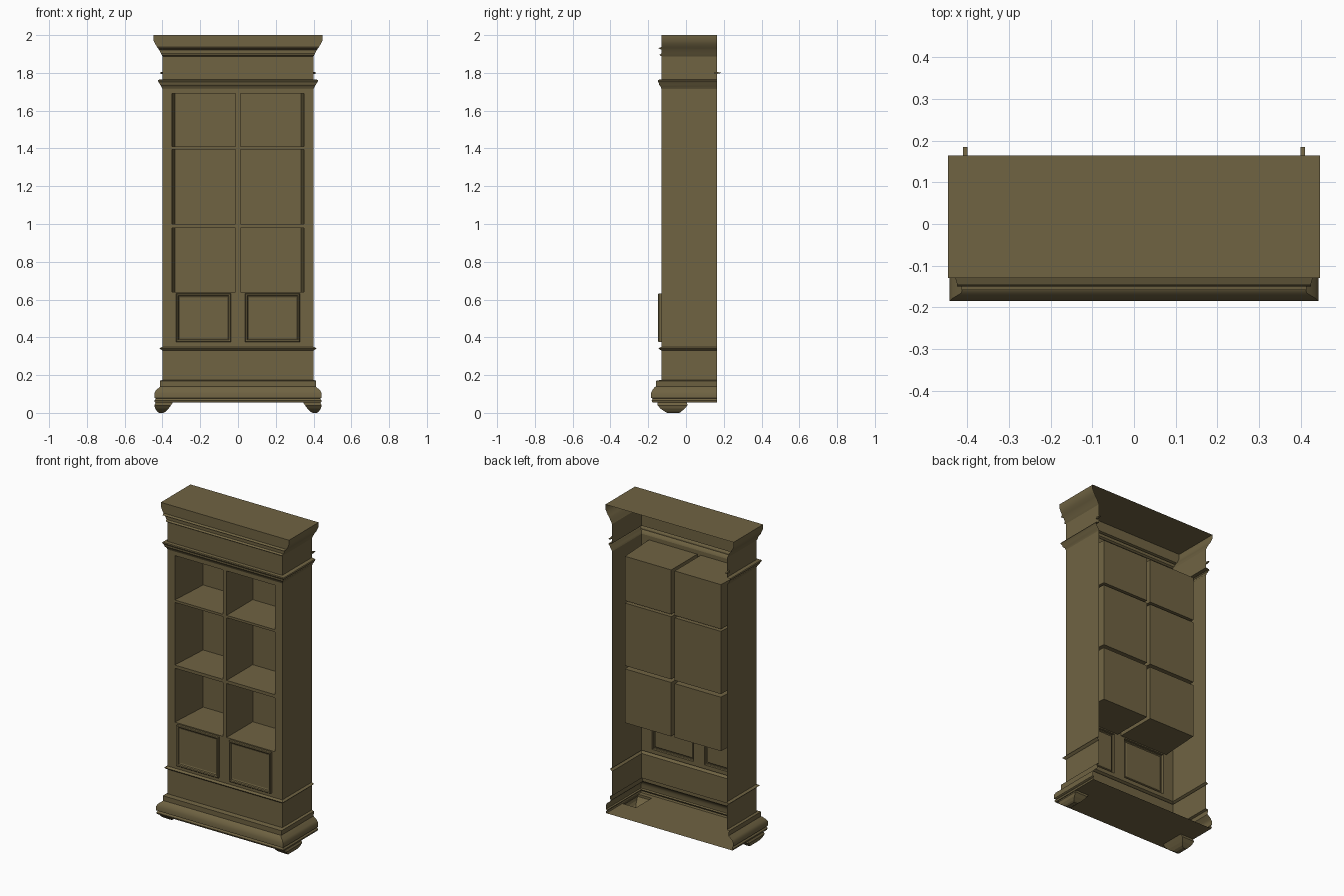
import bpy

if "Cube" in bpy.data.objects:
    bpy.data.objects.remove(bpy.data.objects["Cube"])

mat = bpy.data.materials.new("olive_wood")
mat.diffuse_color = (0.16, 0.125, 0.055, 1)
mat.use_nodes = True
mat.node_tree.nodes["Principled BSDF"].inputs["Base Color"].default_value = mat.diffuse_color

FRONT, BACK = -0.13, 0.165


def make(name, verts, faces, mirror=False, smooth=False):
    mesh = bpy.data.meshes.new(name)
    mesh.from_pydata(verts, [], faces)
    mesh.materials.append(mat)
    ob = bpy.data.objects.new(name, mesh)
    bpy.context.collection.objects.link(ob)
    if mirror:
        ob.modifiers.new("Mirror", 'MIRROR').use_mirror_merge = False
    if smooth:
        bpy.ops.object.select_all(action='DESELECT')
        ob.select_set(True)
        bpy.context.view_layer.objects.active = ob
        bpy.ops.object.shade_smooth_by_angle(angle=0.5)
    return ob


def loft(name, rings, closed=True, cap=True, skip=(), **kw):
    """Skin consecutive rings of equal length; optionally cap the last one."""
    n = len(rings[0])
    verts = [p for r in rings for p in r]
    faces = []
    for i in range(len(rings) - 1):
        for j in range(n if closed else n - 1):
            if (i, j) not in skip:
                k = (j + 1) % n
                faces.append((i*n + j, i*n + k, (i+1)*n + k, (i+1)*n + j))
    if cap:
        faces.append(tuple(range(len(verts) - n, len(verts))))
    return make(name, verts, faces, **kw)


def sheet(name, bounds, holes, to3d, flip=False):
    """Flat sheet with rectangular holes (u0, u1, v0, v1)."""
    us = sorted({u for h in holes + [bounds] for u in h[:2]})
    vs = sorted({v for h in holes + [bounds] for v in h[2:]})
    verts = [to3d(u, v) for v in vs for u in us]
    n, faces = len(us), []
    for j in range(len(vs) - 1):
        for i in range(n - 1):
            u, v = (us[i] + us[i+1]) / 2, (vs[j] + vs[j+1]) / 2
            if any(a < u < b and c < v < d for a, b, c, d in holes):
                continue
            f = (j*n + i, j*n + i + 1, (j+1)*n + i + 1, (j+1)*n + i)
            faces.append(f[::-1] if flip else f)
    return make(name, verts, faces)


def rect_xz(x0, x1, z0, z1, y):
    return [(x0, y, z0), (x1, y, z0), (x1, y, z1), (x0, y, z1)]


def rect_xy(x0, x1, y0, y1, z):
    return [(x0, y0, z), (x0, y1, z), (x1, y1, z), (x1, y0, z)]


def moulded_band(name, rows, smooth=True):
    """U-shaped band round front and sides; rows are (half width, front y, z)."""
    rings = [[(-x, BACK, z), (-x, y, z), (x, y, z), (x, BACK, z)] for x, y, z in rows]
    return loft(name, rings, closed=False, cap=False, smooth=smooth)


# Base plinth with stepped moulding, and the lower bead
moulded_band("base_moulding", [
    (.44, -.178, .055), (.443, -.182, .065), (.435, -.176, .075), (.443, -.185, .08),
    (.443, -.185, .105), (.435, -.178, .12), (.415, -.166, .136), (.412, -.158, .14),
    (.414, -.158, .17), (.40, FRONT, .175), (.40, FRONT, .33), (.406, -.138, .334),
    (.415, -.145, .342), (.40, FRONT, .35)])

# Side walls
make("side_wall", [(.4, FRONT, .35), (.4, BACK, .35), (.4, BACK, 1.715), (.4, FRONT, 1.715)],
     [(0, 1, 2, 3)], mirror=True)

# Upper bead, frieze and flared cornice
moulded_band("cornice", [
    (.40, FRONT, 1.715), (.405, -.134, 1.727), (.413, -.143, 1.737), (.416, -.143, 1.745),
    (.425, -.15, 1.757), (.422, -.148, 1.763), (.40, FRONT, 1.766), (.40, FRONT, 1.888),
    (.404, -.141, 1.895), (.408, FRONT, 1.903), (.418, FRONT, 1.922), (.424, -.146, 1.931),
    (.429, FRONT, 1.937), (.438, FRONT, 1.953), (.447, FRONT, 1.972), (.447, FRONT, 2.0)])
make("top_board", rect_xy(-.447, .447, FRONT, BACK, 2.0), [(3, 2, 1, 0)])

# Front panel with openings for shelves and doors
niches = [(.012, .35, z0, z1) for z0, z1 in ((.64, .98), (1.0, 1.395), (1.41, 1.69))]
door = (.037, .328, .375, .633)
right_holes = niches + [door]
holes = right_holes + [(-b, -a, c, d) for a, b, c, d in right_holes]
sheet("front_frame", (-.4, .4, .35, 1.715), holes, lambda u, v: (u, FRONT, v))

# Open shelf compartments
for i, (a, b, c, d) in enumerate(niches):
    loft(f"shelf_compartment_{i + 1}",
         [rect_xz(a, b, c, d, FRONT), rect_xz(a, .334, c, d, .13)], mirror=True)

# Framed cupboard doors
a, b, c, d = door
loft("cupboard_door",
     [rect_xz(a + t, b - t, c + t, d - t, y) for t, y in
      ((0, FRONT), (0, -.144), (.004, -.148), (.011, -.146), (.015, -.139), (.022, -.136))],
     mirror=True)

# Underside board with openings above the hollow feet
foot = (.345, .435, -.15, .005)
sheet("bottom_board", (-.44, .44, -.178, BACK),
      [foot, (-foot[1], -foot[0]) + foot[2:]], lambda u, v: (u, v, .055), flip=True)

# Hollow front feet
loft("front_foot", [
    rect_xy(*foot, .055), rect_xy(.355, .443, -.15, .008, .04),
    rect_xy(.368, .438, -.135, -.008, .022), rect_xy(.382, .428, -.112, -.025, .007),
    rect_xy(.395, .418, -.1, -.035, 0)], mirror=True)

# Small tips of trim sticking out at the back of the frieze
loft("back_trim_tip", [
    [(x, y, z) for x, z in ((.4, 1.8 - h), (.4, 1.8 + h), (.41, 1.8 + h), (.41, 1.8 - h))]
    for y, h in ((.15, .006), (.165, .005), (.185, .001))], mirror=True)
